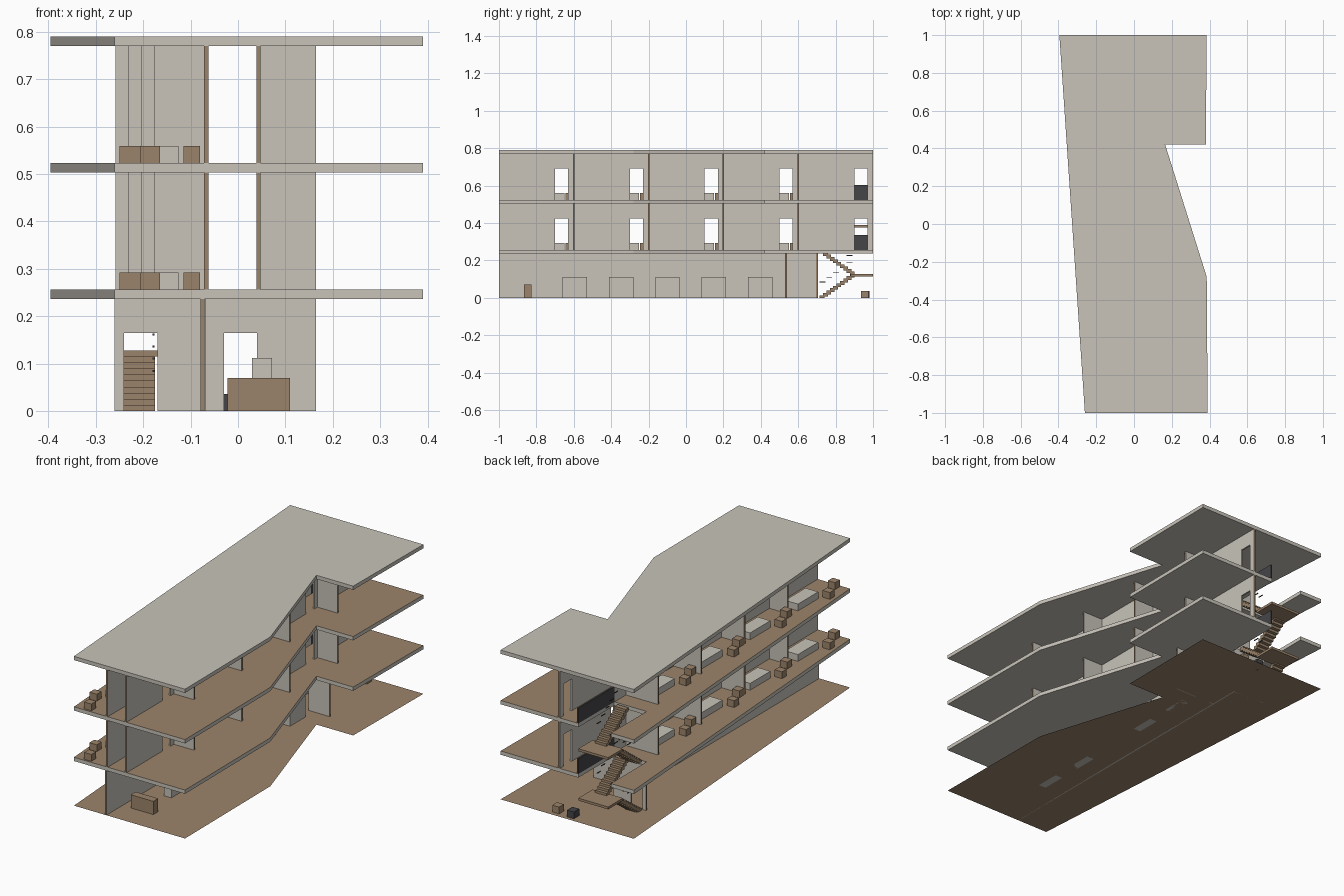
import bpy, bmesh

cube = bpy.data.objects.get("Cube")
if cube:
    bpy.data.objects.remove(cube, do_unlink=True)


def material(name, rgb):
    m = bpy.data.materials.new(name)
    m.use_nodes = True
    m.diffuse_color = (*rgb, 1)
    m.node_tree.nodes["Principled BSDF"].inputs["Base Color"].default_value = (*rgb, 1)
    return m


PLASTER = material("pale plaster", (0.58, 0.55, 0.49))
TIMBER = material("brown timber", (0.33, 0.23, 0.145))
DARK = material("dark metal", (0.06, 0.06, 0.066))


def prism(name, points, depth, mats, accent=None):
    """Extrude a 3D outline along a vector; accent(face) picks the second material."""
    bm = bmesh.new()
    base = bm.faces.new([bm.verts.new(p) for p in points])
    if any(depth):
        out = bmesh.ops.extrude_face_region(bm, geom=[base], use_keep_orig=True)
        new = [v for v in out["geom"] if isinstance(v, bmesh.types.BMVert)]
        bmesh.ops.translate(bm, verts=new, vec=depth)
        bmesh.ops.recalc_face_normals(bm, faces=bm.faces)
    bm.normal_update()
    for f in bm.faces:
        f.material_index = 1 if accent and accent(f) else 0
    me = bpy.data.meshes.new(name)
    bm.to_mesh(me)
    bm.free()
    for m in mats:
        me.materials.append(m)
    ob = bpy.data.objects.new(name, me)
    bpy.context.collection.objects.link(ob)
    return ob


def box(name, x, y, z, mat):
    pts = [(x[0], y[0], z[0]), (x[1], y[0], z[0]), (x[1], y[1], z[0]), (x[0], y[1], z[0])]
    return prism(name, pts, (0, 0, z[1] - z[0]), [mat])


def wall(name, axis, pos, span, z, doors=(), door_height=0.168, thick=0.009):
    """Wall along axis 0 (x) or 1 (y), with doorways notched out and timber ends."""
    a, b = span
    prof = [(a, z[0])]
    for d0, d1 in doors:
        top = z[0] + door_height
        prof += [(d0, z[0]), (d0, top), (d1, top), (d1, z[0])]
    prof += [(b, z[0]), (b, z[1]), (a, z[1])]
    half = thick / 2
    if axis:
        pts, depth = [(pos - half, u, w) for u, w in prof], (thick, 0, 0)
    else:
        pts, depth = [(u, pos - half, w) for u, w in prof], (0, thick, 0)

    def is_end(f):
        c = f.calc_center_median()[axis]
        return abs(f.normal[axis]) > 0.9 and min(abs(c - a), abs(c - b)) < 0.001

    return prism(name, pts, depth, [PLASTER, TIMBER], is_end)


# Floor plates and roof
west = [(-0.395, 1), (-0.26, -1)]
east = [(0.39, -1), (0.385, -0.28), (0.165, 0.42), (0.38, 0.42), (0.385, 1)]
stairwell = [(-0.07, 1), (-0.07, 0.7), (-0.26, 0.7), (-0.26, 1)]
full = west + east
notched = full + stairwell


def top_face(f):
    return f.normal.z > 0.9


prism("ground_floor", [(x, y, 0) for x, y in full], (0, 0, 0), [TIMBER])
prism("first_floor_slab", [(x, y, 0.236) for x, y in notched], (0, 0, 0.02), [PLASTER, TIMBER], top_face)
prism("second_floor_slab", [(x, y, 0.503) for x, y in notched], (0, 0, 0.02), [PLASTER, TIMBER], top_face)
prism("roof_slab", [(x, y, 0.77) for x, y in full], (0, 0, 0.02), [PLASTER])

# Ground floor walls and furniture
G = (0, 0.236)
wall("ground_spine_wall", 1, -0.075, (-1, 0.7), G)
wall("ground_cross_wall", 0, 0.535, (-0.07, 0.165), G, [(-0.03, 0.04)], 0.165)
wall("ground_stair_wall", 0, 0.7, (-0.26, -0.07), G, [(-0.24, -0.17)], 0.165)
box("reception_desk", (-0.022, 0.11), (-0.865, -0.825), (0, 0.07), TIMBER)
for i in range(5):
    y = -0.595 + 0.248 * i
    box("display_block", (0.03, 0.072), (y - 0.065, y + 0.065), (0, 0.112), PLASTER)
box("dark_stool", (-0.03, 0.01), (0.935, 0.98), (0, 0.036), DARK)
box("timber_stool", (0.06, 0.1), (0.935, 0.975), (0, 0.036), TIMBER)

# Upper storeys
room_ys = [-0.6, -0.2, 0.2, 0.6]
room_doors = [(y - 0.1, y - 0.03) for y in room_ys]
for floor in (0.256, 0.523):
    z = (floor, floor + 0.247)
    low = (floor, floor + 0.036)
    wall("east_corridor_wall", 1, 0.043, (-1, 1), z, room_doors + [(0.9, 0.97)])
    wall("west_corridor_wall", 1, -0.067, (-1, 0.7), z, room_doors)
    box("stair_railing", (-0.071, -0.063), (0.7, 1), (floor, floor + 0.08), DARK)
    for y in room_ys:
        edge = -0.2175 - 0.0675 * y
        wall("room_partition", 0, y, (edge, -0.07), z)
        wall("corridor_fin", 0, y, (0.046, 0.165), z)
        box("bed", (-0.2, -0.125), (y - 0.22, y - 0.05), low, PLASTER)
        box("bedside_cabinet", (-0.115, -0.08), (y - 0.045, y - 0.006), low, TIMBER)
        box("terrace_chair", (-0.25, -0.207), (y - 0.285, y - 0.245), low, TIMBER)
        box("terrace_table", (-0.207, -0.165), (y - 0.39, y - 0.35), low, TIMBER)

# Switchback stairs with handrail pieces
STEPS = 10
RISE, RUN = 0.128 / STEPS, 0.018
for base, total in ((0, 0.256), (0.256, 0.267)):
    rise = total / 2 / STEPS
    mid = base + total / 2
    box("stair_landing", (-0.245, -0.07), (0.88, 1), (mid - 0.013, mid), TIMBER)
    for i in range(STEPS):
        y = 0.715 + RUN * i
        up = base + rise * (i + 1)
        back = base + total - rise * i
        box("lower_step", (-0.24, -0.175), (y, y + 0.025), (max(up - 0.02, base), up), TIMBER)
        box("upper_step", (-0.165, -0.1), (y, y + 0.025), (back - 0.02, back), TIMBER)
        if i % 2 == 0:
            box("handrail_piece", (-0.18, -0.176), (y, y + 0.03), (up + 0.07, up + 0.074), DARK)
            box("handrail_piece", (-0.104, -0.1), (y, y + 0.03), (back + 0.07, back + 0.074), DARK)
